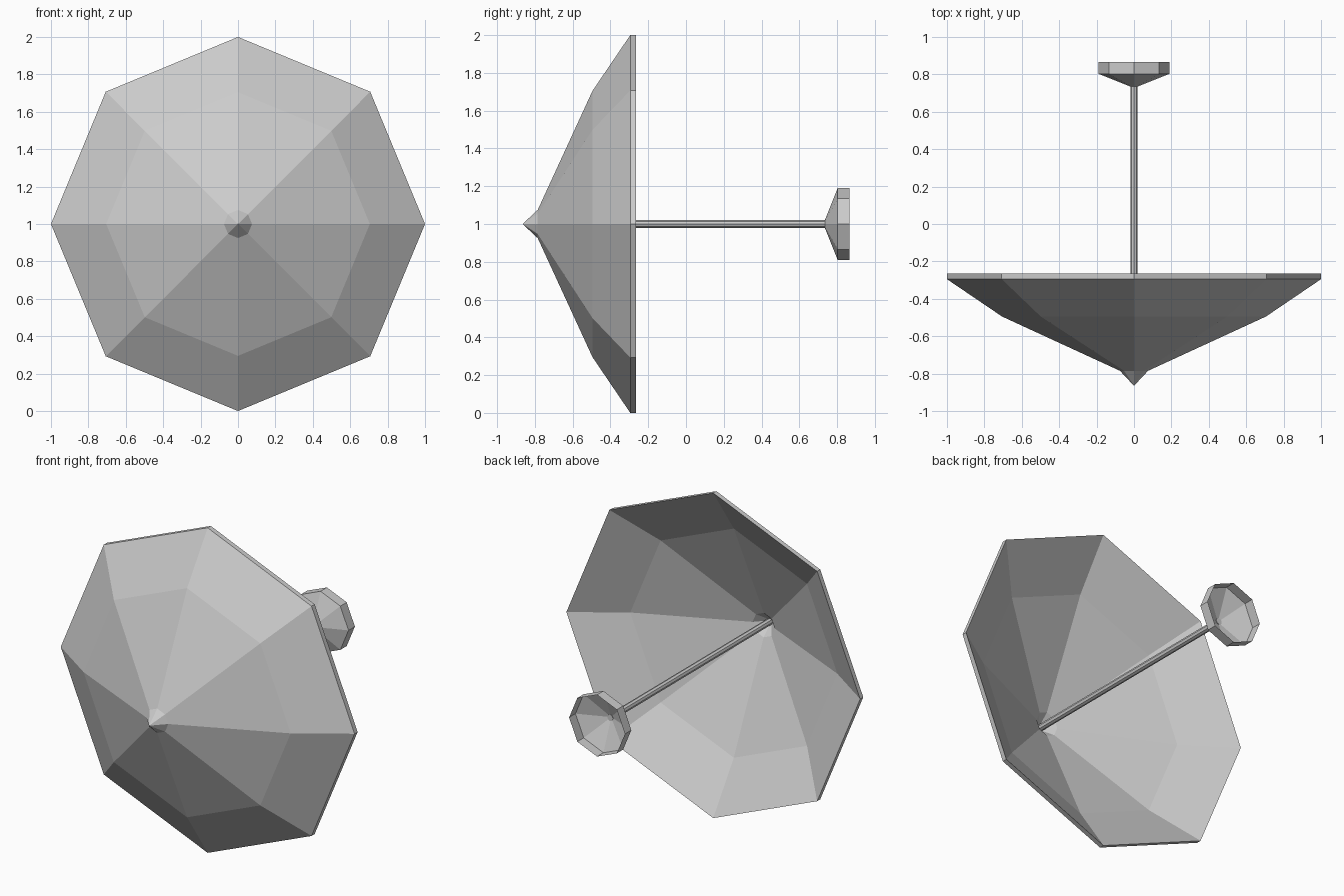
import bpy, bmesh
from math import cos, sin, pi

if "Cube" in bpy.data.objects:
    bpy.data.objects.remove(bpy.data.objects["Cube"])

SIDES = 8
CENTRE_Z = 1.0


def lathe(name, profile):
    """Revolve (radius, y) points around the y axis with eight flat sides."""
    bm = bmesh.new()
    rings = []
    for r, y in profile:
        if r == 0:
            rings.append([bm.verts.new((0, y, CENTRE_Z))] * SIDES)
        else:
            rings.append([bm.verts.new((r * cos(2 * pi * i / SIDES), y,
                                        CENTRE_Z + r * sin(2 * pi * i / SIDES)))
                          for i in range(SIDES)])
    for a, b in zip(rings, rings[1:]):
        for i in range(SIDES):
            j = (i + 1) % SIDES
            quad = list(dict.fromkeys((a[i], a[j], b[j], b[i])))
            bm.faces.new(quad)
    bmesh.ops.recalc_face_normals(bm, faces=bm.faces)
    mesh = bpy.data.meshes.new(name)
    bm.to_mesh(mesh)
    bm.free()
    obj = bpy.data.objects.new(name, mesh)
    bpy.context.collection.objects.link(obj)
    return obj


# Canopy: outer skin with pointed tip, and the same skin shifted back as lining
outer = [(0, -0.865), (0.075, -0.785), (0.705, -0.495), (1.0, -0.295)]
lining = [(r, y + 0.03) for r, y in reversed(outer)]
lathe("canopy", outer + lining)

# Shaft running from the tip to the handle
lathe("shaft", [(0, -0.82), (0.02, -0.82), (0.02, 0.738), (0, 0.738)])

# Handle: thin hollow cup, open at the back
lathe("handle_cup", [(0.02, 0.735), (0.19, 0.803), (0.19, 0.865)])
